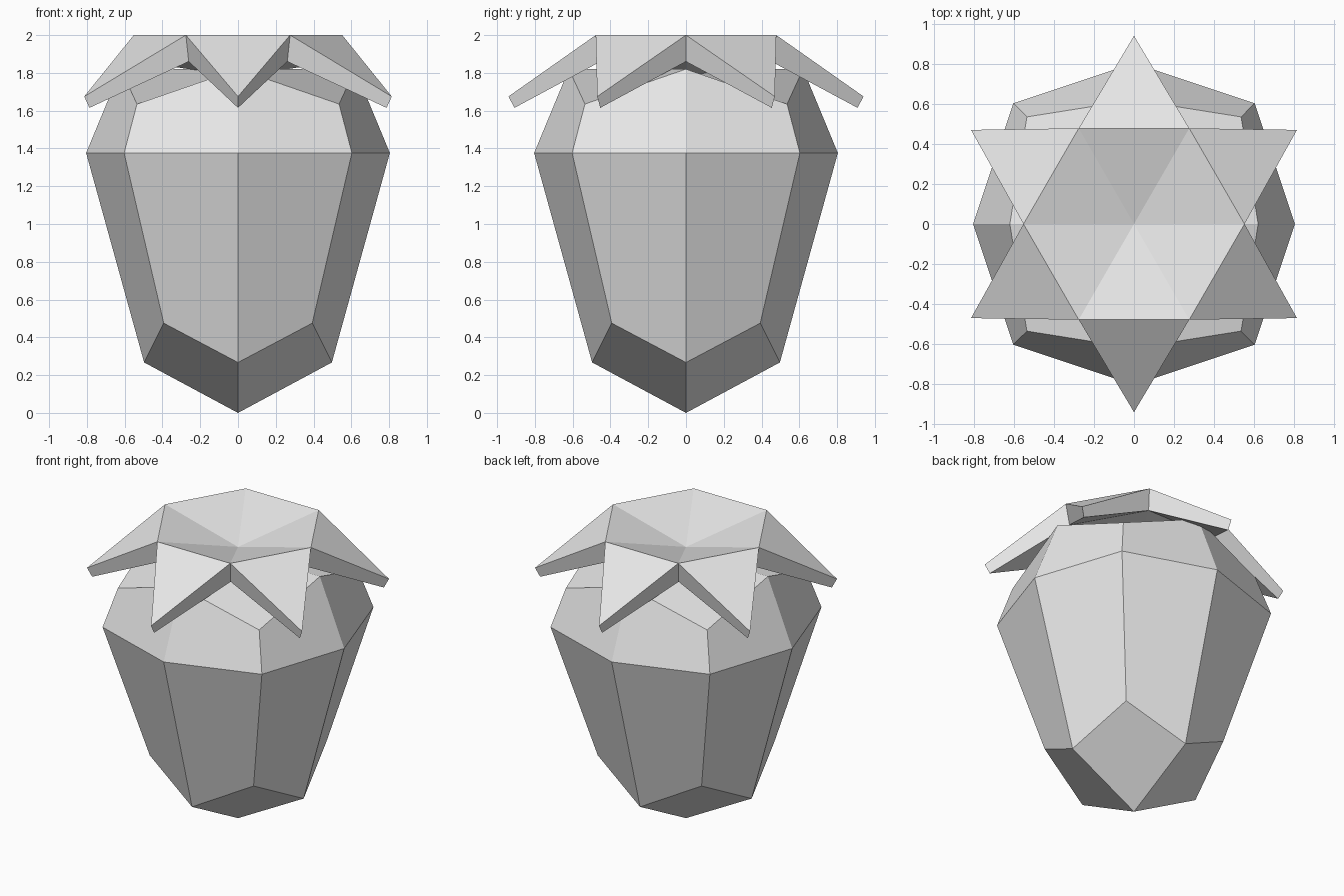
import bpy, bmesh
from math import cos, sin, radians

cube = bpy.data.objects.get("Cube")
if cube:
    bpy.data.objects.remove(cube, do_unlink=True)

grey = bpy.data.materials.new("light_grey")
grey.use_nodes = True
grey.diffuse_color = (0.8, 0.8, 0.8, 1)
grey.node_tree.nodes["Principled BSDF"].inputs["Base Color"].default_value = (0.8, 0.8, 0.8, 1)


def finish(bm, name):
    bmesh.ops.recalc_face_normals(bm, faces=bm.faces)
    mesh = bpy.data.meshes.new(name)
    bm.to_mesh(mesh)
    bm.free()
    mesh.materials.append(grey)
    obj = bpy.data.objects.new(name, mesh)
    bpy.context.collection.objects.link(obj)
    return obj


# Fruit body: a once-divided cube, each layer shaped as centre, side middle, corner
# Every entry is (distance along each used axis, height)
layers = {
    -1: [(0, 0), (0.497, 0.267), (0.393, 0.475)],
    0: [(0, 1), (0.804, 1.376), (0.603, 1.376)],
    1: [(0, 1.82), (0.62, 1.82), (0.535, 1.635)],
}
bm = bmesh.new()
bmesh.ops.create_cube(bm, size=2)
bmesh.ops.subdivide_edges(bm, edges=bm.edges[:], cuts=1, use_grid_fill=True)
for v in bm.verts:
    sx, sy, sz = (round(c) for c in v.co)
    reach, height = layers[sz][abs(sx) + abs(sy)]
    v.co = (sx * reach, sy * reach, height)
finish(bm, "fruit_body")

# Leaf crown: a thick six-pointed star with a sunken middle and drooping tips
bm = bmesh.new()


def star_layer(hub_z, ring_r, ring_z, tip_r, tip_z):
    def point(r, angle, z):
        a = radians(angle)
        return bm.verts.new((r * cos(a), r * sin(a), z))
    hub = bm.verts.new((0, 0, hub_z))
    ring = [point(ring_r, 60 * i, ring_z) for i in range(6)]
    tips = [point(tip_r, 60 * i + 30, tip_z) for i in range(6)]
    for i in range(6):
        following = ring[(i + 1) % 6]
        bm.faces.new((hub, ring[i], following))
        bm.faces.new((ring[i], tips[i], following))
    return [v for pair in zip(ring, tips) for v in pair]


top = star_layer(1.856, 0.552, 2.0, 0.94, 1.675)
under = star_layer(1.78, 0.522, 1.86, 0.908, 1.615)
for i in range(len(top)):
    j = (i + 1) % len(top)
    bm.faces.new((top[i], under[i], under[j], top[j]))
finish(bm, "leaf_crown")
